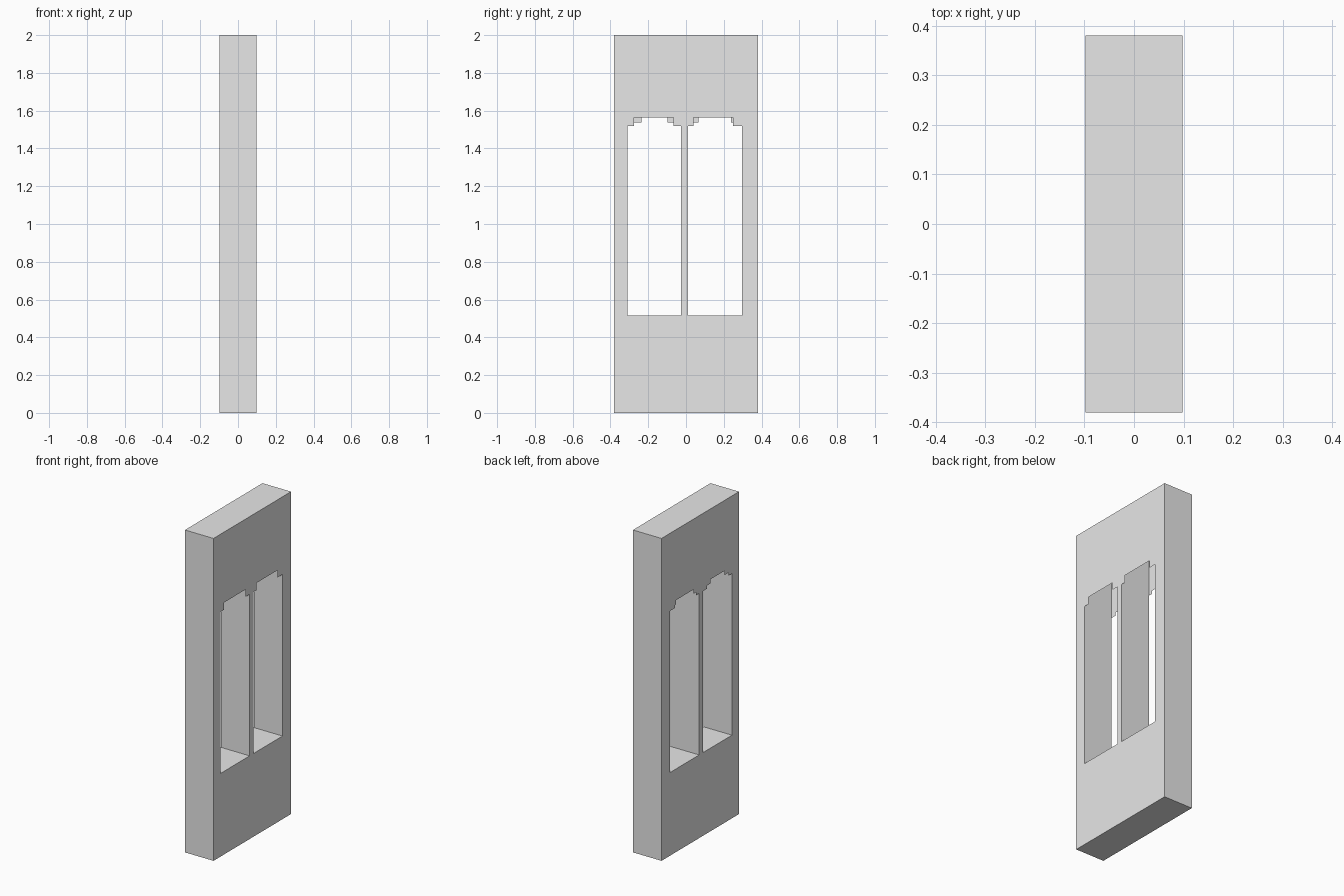
import bpy
import bmesh
from mathutils import Vector

cube = bpy.data.objects.get("Cube")
if cube:
    bpy.data.objects.remove(cube, do_unlink=True)

HX, HY, TOP = 0.098, 0.38, 2.0
SILL, SHOULDER, LEDGE, HEAD = 0.516, 1.518, 1.537, 1.563

# Each window: outer jambs, lower step and upper step, as (low y, high y)
WINDOWS = [
    ((-0.31, -0.026), (-0.275, -0.066), (-0.235, -0.098)),
    ((0.011, 0.296), (0.04, 0.248), (0.066, 0.239)),
]

grey = bpy.data.materials.new("plain_grey")
grey.use_nodes = True
grey.diffuse_color = (0.8, 0.8, 0.8, 1)
grey.node_tree.nodes["Principled BSDF"].inputs["Base Color"].default_value = (0.8, 0.8, 0.8, 1)


def add_face(bm, points, normal):
    """Add a flat face turned towards the given direction."""
    face = bm.faces.new([bm.verts.new(p) for p in points])
    face.normal_update()
    if face.normal.dot(Vector(normal)) < 0:
        face.normal_flip()


def add_loop(bm, x, outline):
    verts = [bm.verts.new((x, y, z)) for y, z in outline]
    return [bm.edges.new((a, b)) for a, b in zip(verts, verts[1:] + verts[:1])]


def window_outline(window, double_step):
    """Opening with stepped upper corners."""
    levels = [(window[0], SILL), (window[0], SHOULDER), (window[1], SHOULDER)]
    if double_step:
        levels += [(window[1], LEDGE), (window[2], LEDGE), (window[2], HEAD)]
    else:
        levels += [(window[1], HEAD)]
    return [(w[0], z) for w, z in levels] + [(w[1], z) for w, z in reversed(levels)]


def make_object(name, bm):
    mesh = bpy.data.meshes.new(name)
    bm.to_mesh(mesh)
    bm.free()
    mesh.materials.append(grey)
    obj = bpy.data.objects.new(name, mesh)
    bpy.context.collection.objects.link(obj)


# Broad wall faces with the two openings
for name, side in (("left_wall_face", 1), ("right_wall_face", -1)):
    bm = bmesh.new()
    edges = add_loop(bm, side * HX, [(-HY, 0), (HY, 0), (HY, TOP), (-HY, TOP)])
    for window in WINDOWS:
        edges += add_loop(bm, side * HX, window_outline(window, side < 0))
    bmesh.ops.triangle_fill(bm, use_beauty=True, use_dissolve=False,
                            edges=edges, normal=(side, 0, 0))
    for face in bm.faces:
        face.normal_update()
        if face.normal.x * side < 0:
            face.normal_flip()
    make_object(name, bm)

# Narrow ends, top and base
bm = bmesh.new()
for s in (-1, 1):
    y = s * HY
    add_face(bm, [(-HX, y, 0), (HX, y, 0), (HX, y, TOP), (-HX, y, TOP)], (0, s, 0))
for z, s in ((0, -1), (TOP, 1)):
    add_face(bm, [(-HX, -HY, z), (HX, -HY, z), (HX, HY, z), (-HX, HY, z)], (0, 0, s))
make_object("wall_ends", bm)

# Sills and jambs; the jambs run up behind the wall faces
for name, window in zip(("front_window_lining", "back_window_lining"), WINDOWS):
    low, high = window[0]
    bm = bmesh.new()
    add_face(bm, [(-HX, low, SILL), (HX, low, SILL), (HX, high, SILL), (-HX, high, SILL)], (0, 0, 1))
    for y, s in ((low, 1), (high, -1)):
        add_face(bm, [(-HX, y, SILL), (HX, y, SILL), (HX, y, TOP), (-HX, y, TOP)], (0, s, 0))
    make_object(name, bm)
